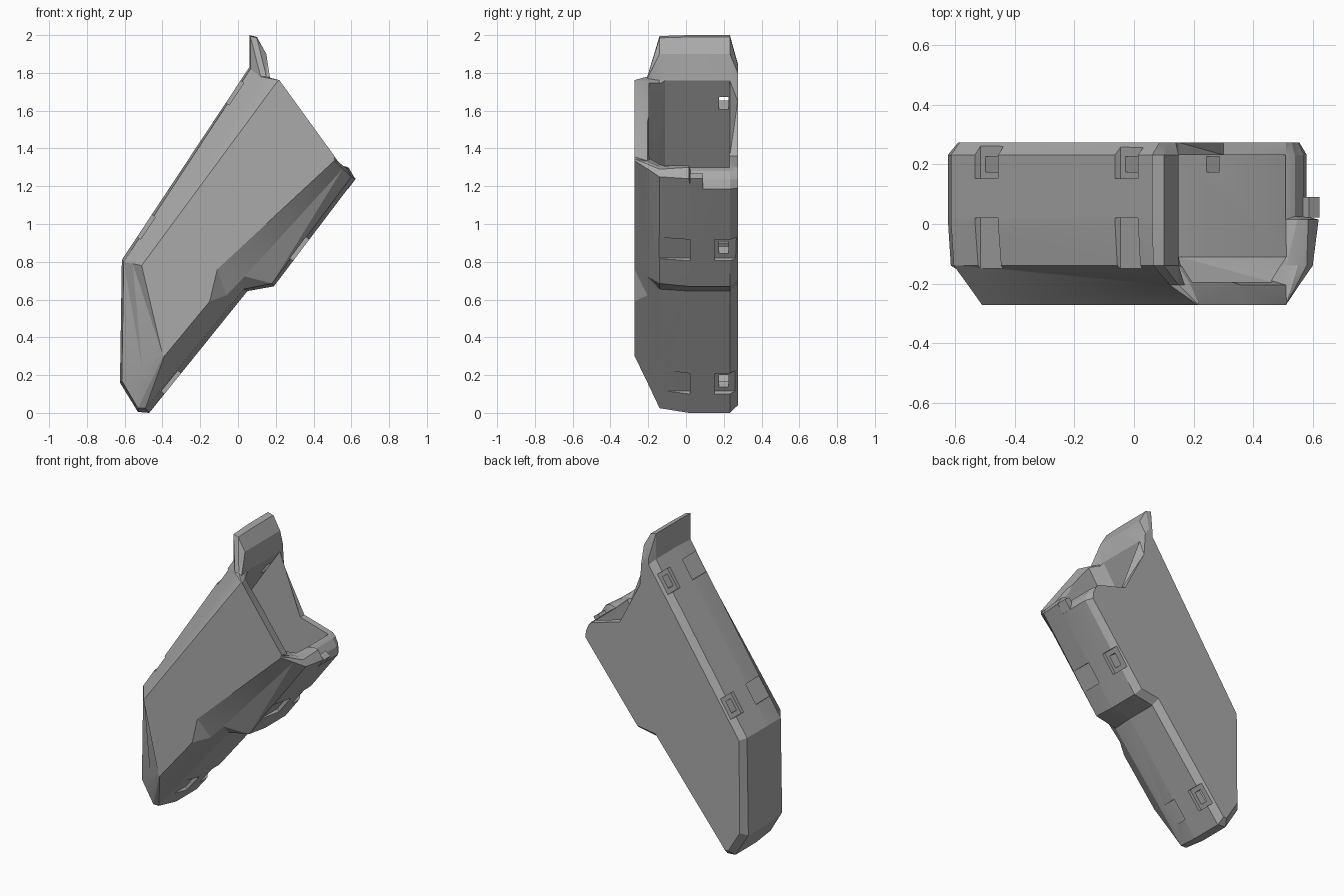
import bpy, bmesh, math
from mathutils import Vector

if "Cube" in bpy.data.objects:
    bpy.data.objects.remove(bpy.data.objects["Cube"])

grey = bpy.data.materials.new("matte_grey")
grey.diffuse_color = (0.4, 0.4, 0.4, 1)
grey.use_nodes = True
grey.node_tree.nodes["Principled BSDF"].inputs["Base Color"].default_value = grey.diffuse_color


def loft(name, rings):
    """Closed solid through (y, [(x, z), ...]) rings of equal point count."""
    bm = bmesh.new()
    loops = [[bm.verts.new((x, y, z)) for x, z in pts] for y, pts in rings]
    n = len(loops[0])
    for a, b in zip(loops, loops[1:]):
        for i in range(n):
            j = (i + 1) % n
            bm.faces.new((a[i], a[j], b[j], b[i]))
    bm.faces.new(loops[0])
    bm.faces.new(loops[-1][::-1])
    bmesh.ops.remove_doubles(bm, verts=bm.verts, dist=0.0005)
    bmesh.ops.triangulate(bm, faces=bm.faces)
    bmesh.ops.recalc_face_normals(bm, faces=bm.faces)
    me = bpy.data.meshes.new(name)
    bm.to_mesh(me)
    bm.free()
    ob = bpy.data.objects.new(name, me)
    bpy.context.collection.objects.link(ob)
    me.materials.append(grey)
    return ob


def block(name, centre, along, length, depth, y0, y1):
    """Box on a wall: centre and direction in xz, spanning y0 to y1."""
    c, u = Vector(centre), Vector(along).normalized()
    n = Vector((-u.y, u.x))
    pts = [c + u * s * length / 2 + n * t * depth
           for s, t in ((-1, -1), (1, -1), (1, 1), (-1, 1))]
    return loft(name, [(y0, pts), (y1, pts)])


def cut(target, cutter):
    m = target.modifiers.new("cut", 'BOOLEAN')
    m.operation, m.solver, m.object = 'DIFFERENCE', 'EXACT', cutter
    cutter.hide_render = True
    cutter.hide_viewport = False


# Outer outline: bottom, lower wall with kink, lip, mouth, tab, upper wall
tab = [(.15, 1.76), (.15, 1.9), (.1, 1.99), (.06, 2.0), (.06, 1.83)]
base = [(-.53, .005), (-.47, 0), (.05, .645), (.19, .67)]
left = [(-.615, .81), (-.625, .16)]
lip_long = [(.62, 1.24), (.585, 1.3), (.55, 1.31), (.51, 1.3)]
lip_short = [(.58, 1.185), (.57, 1.235), (.54, 1.28), (.51, 1.3)]
notch = [(.3, 1.36)]
full = base + lip_long + notch + tab + left
short = base + lip_short + notch + tab + left
front = [(-.395, .3), (-.39, .3), (-.15, .59), (-.11, .76),
         (.51, 1.335), (.511, 1.345), (.512, 1.355), (.51, 1.36), (.365, 1.56),
         (.22, 1.76), (.219, 1.762), (.217, 1.762), (.215, 1.761), (.21, 1.757),
         (-.51, .78), (-.4, .31)]
edge = [(-.53, .025), (-.49, .025), (.03, .655), (.18, .685),
        (.60, 1.25), (.58, 1.29), (.55, 1.305), (.51, 1.31), (.3, 1.38),
        (.15, 1.76), (.15, 1.9), (.1, 1.985), (.065, 1.995), (.065, 1.82),
        (-.605, .8), (-.615, .17)]
mid = [((a[0] + b[0]) / 2, (a[1] + b[1]) / 2) for a, b in zip(front, edge)]
mid[8:14] = [(.36, 1.54), (.19, 1.76), (.17, 1.77), (.15, 1.78), (.12, 1.78), (.11, 1.76)]
back = [(-.505, .04), (-.48, .04), (.035, .68), (.17, .7),
        (.555, 1.19), (.55, 1.235), (.53, 1.28), (.51, 1.3), (.3, 1.36),
        (.15, 1.65), (.14, 1.8), (.11, 1.84), (.085, 1.85), (.085, 1.8),
        (-.585, .8), (-.59, .18)]
shell = loft("holster_shell", [
    (-.272, front), (-.205, mid), (-.14, edge), (.015, full),
    (.025, short), (.232, short), (.274, back)])

# Hollow interior, open at the mouth
inner = [(-.48, .1), (.01, .705), (.15, .735), (.508, 1.295),
         (.53, 1.37), (.6, 1.9), (.153, 1.765), (-.54, .74), (-.56, .2)]
inner_front = [(-.38, .36), (-.13, .66), (-.06, .81), (.465, 1.36),
               (.53, 1.4), (.6, 1.9), (.215, 1.775), (-.46, .76), (-.39, .39)]
cut(shell, loft("cavity_cutter", [(-.195, inner_front), (-.11, inner), (.231, inner)]))

# Shallow strap recesses and through slots on both walls
up, low_a, low_b = (.55, .835), (.6, .8), (.63, .775)
for i, (c, u) in enumerate([((-.495, .99), up), ((-.025, 1.7), up),
                            ((.335, .862), low_a), ((-.345, .155), low_b)]):
    cut(shell, block(f"front_recess_cutter_{i}", c, u, .14, .022, -.15, .02))
    cut(shell, block(f"back_recess_cutter_{i}", c, u, .14, .022, .152, .3))
    cut(shell, block(f"slot_cutter_{i}", c, u, .08, .12, .175, .226))

# Bake the cuts into the shell and drop the cutters
dg = bpy.context.evaluated_depsgraph_get()
baked = bpy.data.meshes.new_from_object(shell.evaluated_get(dg))
shell.modifiers.clear()
shell.data = baked
for ob in list(bpy.data.objects):
    if "cutter" in ob.name:
        bpy.data.objects.remove(ob)

# Small catch on the lip
catch = block("lip_catch", (.585, 1.225), low_a, .07, .022, .022, .09)

for ob in (shell, catch):
    bpy.ops.object.select_all(action='DESELECT')
    ob.select_set(True)
    bpy.context.view_layer.objects.active = ob
    bpy.ops.object.shade_smooth_by_angle(angle=math.radians(20))
